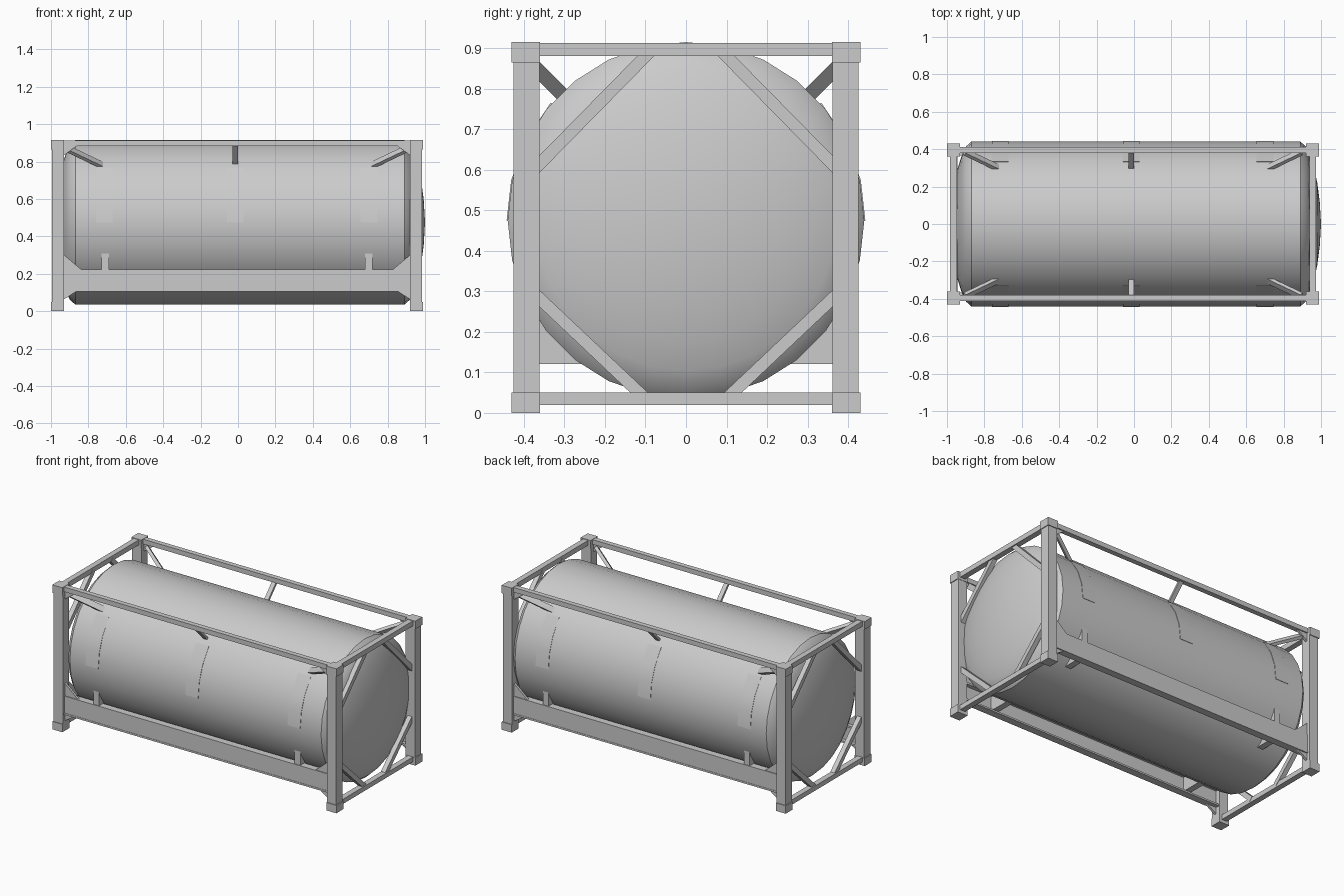
import bpy, bmesh, math
from mathutils import Vector, Matrix

if "Cube" in bpy.data.objects:
    bpy.data.objects.remove(bpy.data.objects["Cube"])

def mat(name, c):
    m = bpy.data.materials.new(name)
    m.diffuse_color = (*c, 1)
    m.use_nodes = True
    m.node_tree.nodes["Principled BSDF"].inputs["Base Color"].default_value = m.diffuse_color
    return m

grey = mat("light grey paint", (0.6, 0.6, 0.6))

def finish(bm, name, smooth=False):
    bmesh.ops.recalc_face_normals(bm, faces=bm.faces)
    me = bpy.data.meshes.new(name)
    bm.to_mesh(me)
    bm.free()
    me.materials.append(grey)
    ob = bpy.data.objects.new(name, me)
    bpy.context.collection.objects.link(ob)
    if smooth:
        bpy.context.view_layer.objects.active = ob
        ob.select_set(True)
        bpy.ops.object.shade_smooth_by_angle(angle=math.radians(25))
        ob.select_set(False)
    return ob

def box(name, x, y, z):
    bm = bmesh.new()
    size = [b - a for a, b in (x, y, z)]
    mid = [(a + b) / 2 for a, b in (x, y, z)]
    bmesh.ops.create_cube(bm, size=1, matrix=Matrix.Translation(mid) @ Matrix.Diagonal((*size, 1)))
    return finish(bm, name)

def bar(name, a, b, w, d, side):
    """Straight bar from a to b: width w along 'side', depth d across it."""
    a, b = Vector(a), Vector(b)
    t = (b - a).normalized()
    s = Vector(side)
    s = (s - t * s.dot(t)).normalized()
    n = t.cross(s)
    bm = bmesh.new()
    rings = [[bm.verts.new(p + s * w / 2 * i + n * d / 2 * j)
              for i, j in ((-1, -1), (1, -1), (1, 1), (-1, 1))] for p in (a, b)]
    for r in rings:
        bm.faces.new(r)
    for k in range(4):
        m = (k + 1) % 4
        bm.faces.new((rings[0][k], rings[0][m], rings[1][m], rings[1][k]))
    return finish(bm, name)

def prism(name, pts, y0, y1):
    """Flat plate with an x-z outline between two y values."""
    bm = bmesh.new()
    f = bm.faces.new([bm.verts.new((x, y0, z)) for x, z in pts])
    g = bmesh.ops.extrude_face_region(bm, geom=[f])["geom"]
    bmesh.ops.translate(bm, verts=[v for v in g if isinstance(v, bmesh.types.BMVert)], vec=(0, y1 - y0, 0))
    return finish(bm, name)

def span(s, a, b):
    return tuple(sorted((s * a, s * b)))

# Tank: lathe about the x axis with dished ends
R, CZ, N, CX = 0.44, 0.475, 28, 0.01
dome = [(0.88, R), (0.908, 0.415), (0.93, 0.37), (0.952, 0.30), (0.97, 0.22), (0.983, 0.12)]
prof = [(-x, r) for x, r in reversed(dome)] + dome
bm = bmesh.new()
rings = [[bm.verts.new((CX + x, r * math.cos(2 * math.pi * k / N), CZ + r * math.sin(2 * math.pi * k / N)))
          for k in range(N)] for x, r in prof]
for p, q in zip(rings, rings[1:]):
    for k in range(N):
        m = (k + 1) % N
        bm.faces.new((p[k], p[m], q[m], q[k]))
for ring, x in ((rings[0], -0.99), (rings[-1], 0.99)):
    tip = bm.verts.new((CX + x, 0, CZ))
    for k in range(N):
        bm.faces.new((ring[k], ring[(k + 1) % N], tip))
finish(bm, "tank", True)

# Curved pads on the tank under the struts
def pad(name, x0, x1, sy):
    bm = bmesh.new()
    rows = []
    for k in range(4):
        a = 2 * math.pi * k / N
        if k == 3:
            a = math.radians(41)
        rows.append([bm.verts.new((x, sy * r * math.cos(a), CZ + r * math.sin(a)))
                     for x, r in ((x0, 0.436), (x1, 0.436), (x1, 0.4425), (x0, 0.4425))])
    for p, q in zip(rows, rows[1:]):
        for k in range(4):
            m = (k + 1) % 4
            bm.faces.new((p[k], p[m], q[m], q[k]))
    bm.faces.new(rows[0])
    bm.faces.new(rows[-1])
    finish(bm, name, True)

FX = -0.005  # frame centre
for sy in (-1, 1):
    # Long rails: slim top rail, channel-shaped bottom rail
    box("top_side_rail", (-0.94, 0.93), span(sy, 0.38, 0.412), (0.883, 0.913))
    box("bottom_rail_web", (-0.935, 0.925), span(sy, 0.39, 0.41), (0.11, 0.215))
    box("bottom_rail_top_flange", (-0.935, 0.925), span(sy, 0.365, 0.41), (0.21, 0.222))
    box("bottom_rail_low_flange", (-0.935, 0.925), span(sy, 0.365, 0.412), (0.104, 0.115))
    # Middle strut
    bar("middle_strut", (-0.015, sy * 0.395, 0.89), (-0.015, sy * 0.285, 0.775), 0.028, 0.015, (1, 0, 0))
    for x in (-0.715, -0.015, 0.70):
        pad("tank_pad", x - 0.045, x + 0.045, sy)
    for sx in (-1, 1):
        X = lambda v: FX + sx * v
        px = tuple(sorted((X(0.925), X(0.99))))
        # Posts and corner blocks
        box("corner_post", px, span(sy, 0.362, 0.425), (0.03, 0.89))
        cx = tuple(sorted((X(0.925), X(0.995))))
        box("top_corner_block", cx, span(sy, 0.36, 0.43), (0.865, 0.915))
        box("bottom_corner_block", cx, span(sy, 0.36, 0.43), (0, 0.05))
        # Corner gussets along the side
        for z0, z1, w in ((0.22, 0.305, 0.1), (0.885, 0.83, 0.075), (0.105, 0.06, 0.07)):
            prism("side_gusset", [(X(0.93), z0), (X(0.93), z1), (X(0.93 - w), z0)], sy * 0.39, sy * 0.405)
        # Slanted struts from the top corners to the tank
        bar("corner_strut", (X(0.90), sy * 0.385, 0.865), (X(0.69), sy * 0.285, 0.765), 0.035, 0.02, (0, 1, -1 * sy))
        # Saddle plates
        sxm = 0.70 if sx > 0 else -0.71
        box("saddle", (sxm - 0.02, sxm + 0.02), span(sy, 0.24, 0.405), (0.12, 0.33))
        # Diagonals of the end frames
        bar("end_brace_top", (X(0.955), sy * 0.375, 0.60), (X(0.955), sy * 0.09, 0.89), 0.03, 0.03, (1, 0, 0))
        bar("end_brace_low", (X(0.955), sy * 0.375, 0.295), (X(0.955), sy * 0.105, 0.04), 0.03, 0.03, (1, 0, 0))

# End rails across the frame
for sx in (-1, 1):
    ex = tuple(sorted((FX + sx * 0.942, FX + sx * 0.978)))
    box("end_rail_top", ex, (-0.37, 0.37), (0.88, 0.912))
    box("end_rail_bottom", ex, (-0.37, 0.37), (0.02, 0.05))
